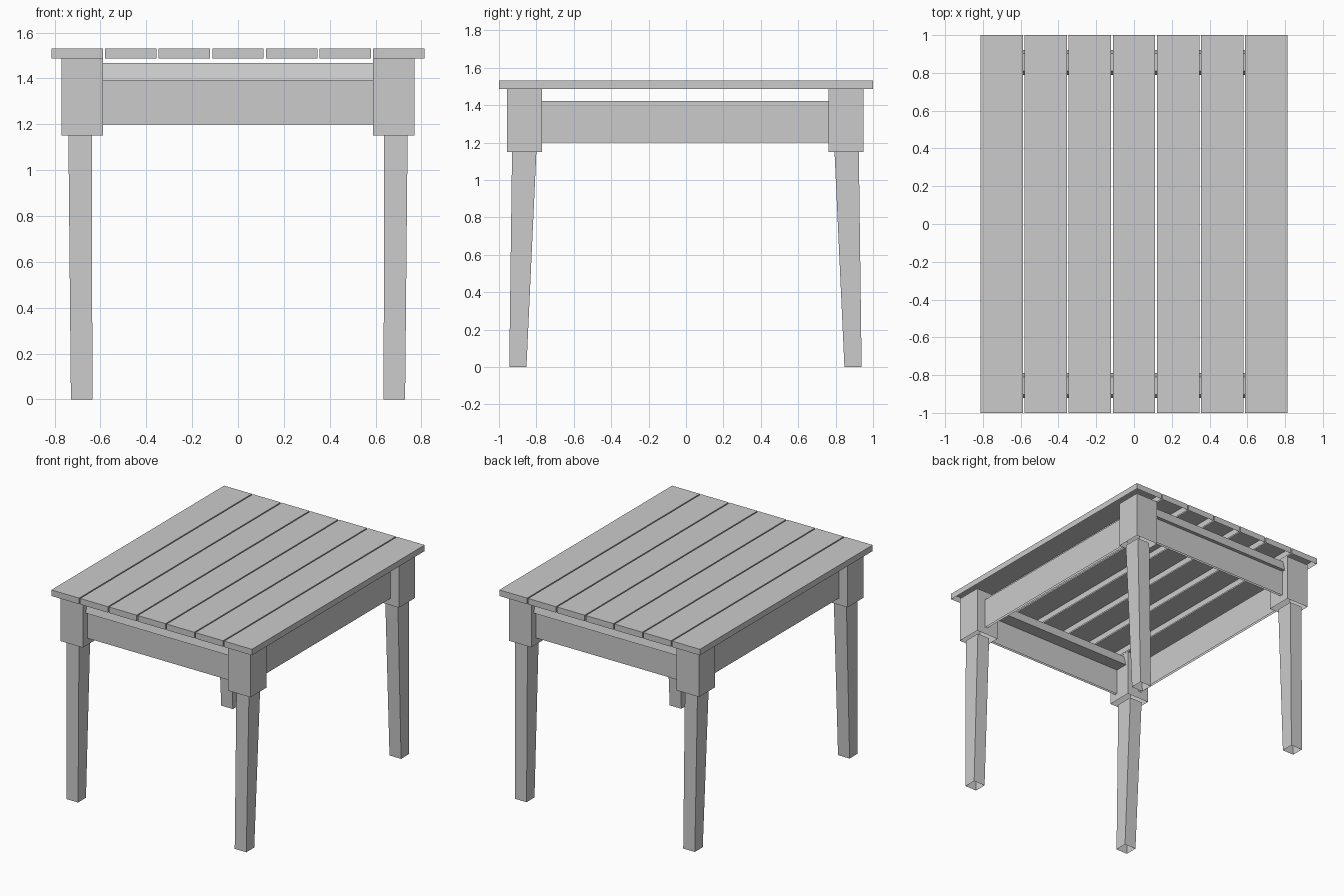
import bpy
import bmesh

default = bpy.data.objects.get("Cube")
if default:
    bpy.data.objects.remove(default, do_unlink=True)

wood = bpy.data.materials.new("grey_wood")
wood.use_nodes = True
grey = (0.6, 0.6, 0.6, 1)
wood.diffuse_color = grey
wood.node_tree.nodes["Principled BSDF"].inputs["Base Color"].default_value = grey


def prism(name, low, high, open_bottom=True):
    """Four-sided shell between two rectangles (x0, x1, y0, y1, z)."""
    bm = bmesh.new()
    rings = []
    for x0, x1, y0, y1, z in (low, high):
        corners = ((x0, y0), (x1, y0), (x1, y1), (x0, y1))
        rings.append([bm.verts.new((x, y, z)) for x, y in corners])
    bottom, top = rings
    cap = bm.faces.new(bottom[::-1])
    bm.faces.new(top)
    for i in range(4):
        j = (i + 1) % 4
        bm.faces.new((bottom[i], bottom[j], top[j], top[i]))
    bmesh.ops.recalc_face_normals(bm, faces=bm.faces[:])
    if open_bottom:
        bmesh.ops.delete(bm, geom=[cap], context='FACES_ONLY')
    mesh = bpy.data.meshes.new(name)
    bm.to_mesh(mesh)
    bm.free()
    mesh.materials.append(wood)
    obj = bpy.data.objects.new(name, mesh)
    bpy.context.collection.objects.link(obj)


def box(name, x0, x1, y0, y1, z0, z1):
    """Box without an underside."""
    prism(name, (x0, x1, y0, y1, z0), (x0, x1, y0, y1, z1))


def span(side, a, b, shift=0.0):
    """Mirror an interval to one side, keeping it in ascending order."""
    return sorted((side * a + shift, side * b + shift))


TOP, UNDER, BLOCK = 1.531, 1.487, 1.151
SHIFT = -0.003  # the frame sits slightly forward of the top

# Table top: seven hollow planks with narrow gaps
count, half_width, gap = 7, 0.813, 0.009
pitch = (2 * half_width + gap) / count
for i in range(count):
    x = -half_width + i * pitch
    box(f"plank_{i + 1}", x, x + pitch - gap, -1, 1, UNDER, TOP)

# Hollow corner blocks and tapered legs
for sx, side in ((1, "left"), (-1, "right")):
    for sy, end in ((1, "back"), (-1, "front")):
        box(f"{end}_{side}_block", *span(sx, 0.589, 0.771),
            *span(sy, 0.766, 0.953, SHIFT), BLOCK, UNDER)
        prism(f"{end}_{side}_leg",
              (*span(sx, 0.635, 0.729), *span(sy, 0.85, 0.942, SHIFT), 0),
              (*span(sx, 0.638, 0.74), *span(sy, 0.797, 0.927, SHIFT), BLOCK))

# Side rails
for sx, side in ((1, "left"), (-1, "right")):
    box(f"{side}_rail", *span(sx, 0.685, 0.702), -0.77, 0.764, 1.2, 1.422)

# End rails, each topped by a wider batten with sloping sides
for sy, end in ((1, "back"), (-1, "front")):
    box(f"{end}_rail", -0.59, 0.59, *span(sy, 0.883, 0.9, SHIFT), 1.2, 1.392)
    prism(f"{end}_batten",
          (-0.59, 0.59, *span(sy, 0.79, 0.922), 1.391),
          (-0.59, 0.59, *span(sy, 0.81, 0.902), 1.467), open_bottom=False)
